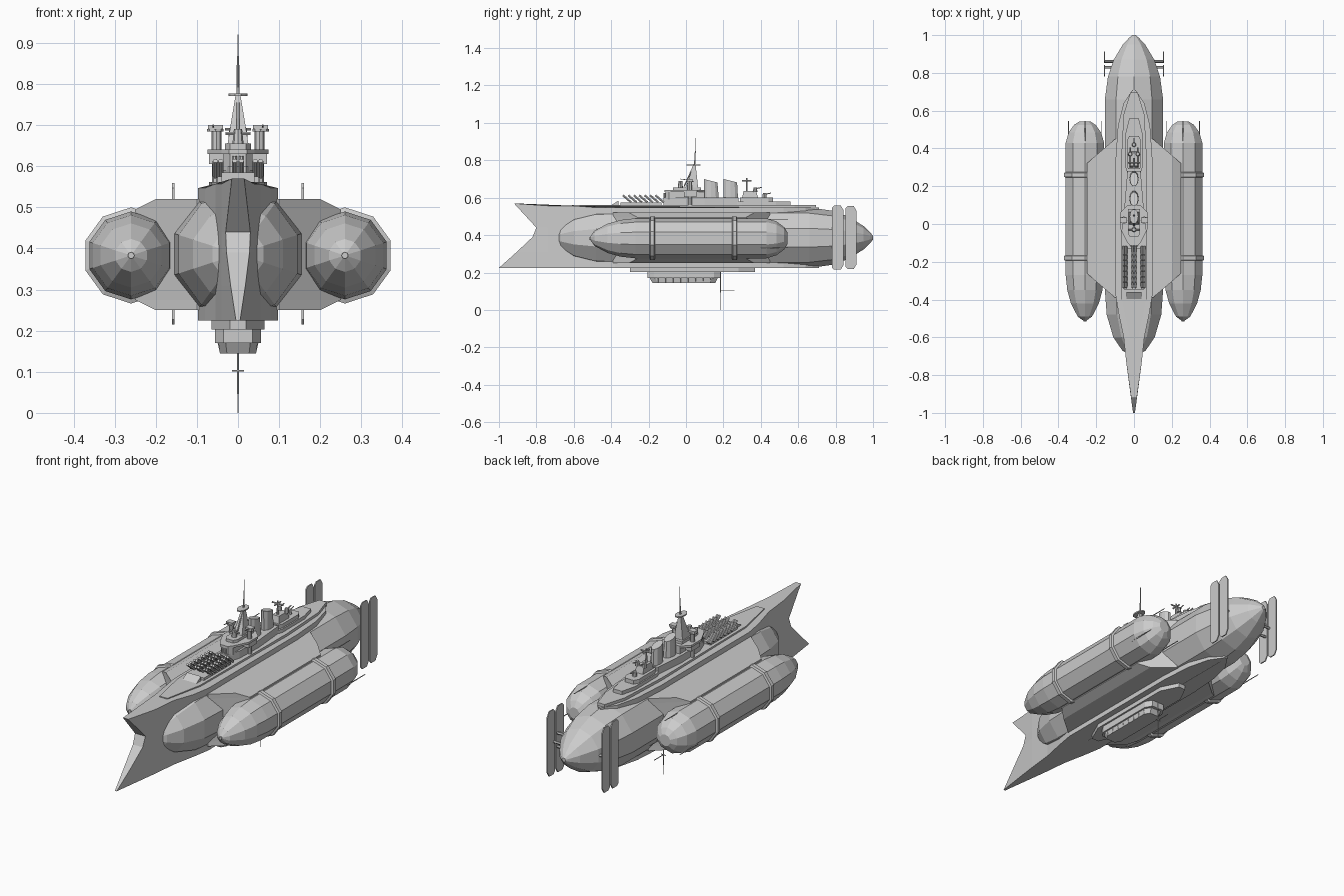
import bpy, bmesh, math
from mathutils import Vector

if "Cube" in bpy.data.objects:
    bpy.data.objects.remove(bpy.data.objects["Cube"])


def loft(name, rings):
    """Flat-shaded closed skin through rings of equal point count."""
    bm = bmesh.new()
    vs = [[bm.verts.new(p) for p in r] for r in rings]
    n = len(rings[0])
    for a, b in zip(vs, vs[1:]):
        for i in range(n):
            bm.faces.new((a[i], a[(i + 1) % n], b[(i + 1) % n], b[i]))
    bm.faces.new(vs[0])
    bm.faces.new(vs[-1])
    bmesh.ops.recalc_face_normals(bm, faces=bm.faces)
    me = bpy.data.meshes.new(name)
    bm.to_mesh(me)
    bm.free()
    ob = bpy.data.objects.new(name, me)
    bpy.context.collection.objects.link(ob)
    return ob


def sym(half):
    """Close a right-hand (x, y) outline by mirroring it over x = 0."""
    return half + [(-x, y) for x, y in reversed(half)]


def prism(name, outline, z0, z1, s=1.0, cy=0.0):
    """Upright prism; the top is scaled by s around (0, cy)."""
    return loft(name, [[(x, y, z0) for x, y in outline],
                       [(x * s, cy + (y - cy) * s, z1) for x, y in outline]])


def box(name, x0, x1, y0, y1, z0, z1):
    return prism(name, [(x0, y0), (x1, y0), (x1, y1), (x0, y1)], z0, z1)


def spindle(name, cx, cz, profile, n=10):
    """Faceted body along y from (y, radius) pairs."""
    ang = [math.pi / 2 + math.tau * k / n for k in range(n)]
    return loft(name, [[(cx + r * math.cos(a), y, cz + r * math.sin(a)) for a in ang]
                       for y, r in profile])


def rod(name, a, b, r0, r1=None, n=6):
    a, b = Vector(a), Vector(b)
    q = (b - a).to_track_quat('Z', 'Y')
    r1 = r0 if r1 is None else r1
    return loft(name, [[p + q @ Vector((r * math.cos(math.tau * k / n), r * math.sin(math.tau * k / n), 0))
                        for k in range(n)] for p, r in ((a, r0), (b, r1))])


def oval(cy, rx, ry, n=10, cx=0.0):
    return [(cx + rx * math.cos(math.tau * k / n), cy + ry * math.sin(math.tau * k / n)) for k in range(n)]


# Slab-sided central hull with notched ram bow
stations = [(.055, -.6), (.08, -.48), (.097, -.38), (.097, .35), (.085, .52), (.055, .64), (.008, .71)]
rings = []
for z, yb, w, zt in [(.225, -1, .005, .225), (.31, -.905, .018, .31), (.39, -.82, .028, .39),
                     (.44, -.80, .03, .44), (.57, -.92, .015, .547)]:
    pts = sym([(w, yb), (.04, -.74)] + stations)
    rings.append([(x, y, z if y < -.78 else (zt + .01 if z > .5 and y < -.5 else zt)) for x, y in pts])
loft("hull", rings)

# Round inner body running through to the stern
spindle("inner_body", 0, .386, [(-.69, .03), (-.67, .065), (-.6, .115), (-.48, .152), (-.35, .162), (.66, .162),
                                (.78, .145), (.87, .113), (.95, .062), (.985, .028), (1, .01)])

# Wing block that carries the outer pods
wing = [(.1, -.39), (.25, -.26), (.25, .32), (.1, .45)]
inner = [(.1, -.39), (.2, -.305), (.2, .365), (.1, .45)]
loft("wing_block", [[(x, y, z) for x, y in sym(o)] for o, z in
                    ((inner, .25), (wing, .275), (wing, .495), (inner, .52))])

for s in (-1, 1):
    # Outer pods with clamps, nose cap and tail spikes
    cx, cz = s * .26, .383
    spindle("pod", cx, cz, [(-.512, .008), (-.49, .04), (-.42, .078), (-.35, .098), (-.27, .107), (.43, .107),
                            (.485, .09), (.525, .06), (.543, .03)])
    spindle("pod_nose_cap", cx, cz, [(-.517, .008), (-.5, .008)], 8)
    for y in (-.18, .26):
        spindle("pod_clamp", cx, cz, [(y - .014, .107), (y - .01, .117), (y + .01, .117), (y + .014, .107)])
    for deg in (90, 210, 330):
        x, z = cx + .1 * math.cos(math.radians(deg)), cz + .102 * math.sin(math.radians(deg))
        rod("pod_spike", (x, .4, z), (x, .545, z), .003, .002)
    # Paired stern rudders with struts
    for y0, y1, h in ((.78, .842, .172), (.852, .912, .168)):
        prof = [(y0, -h + .012), (y0 + .012, -h), (y1 - .015, -h), (y1, -h + .025),
                (y1, h - .025), (y1 - .015, h), (y0 + .012, h), (y0, h - .012)]
        loft("rudder", [[(s * .157 + d, y, .387 + z) for y, z in prof] for d in (-.003, .003)])
    for z in (.35, .42):
        rod("rudder_strut", (s * .08, .83, z), (s * .157, .83, z), .007)
    rod("rudder_bar", (s * .08, .86, .386), (s * .157, .86, .386), .007)

# Deck plates
prism("deck_plate", sym([(.022, -.61), (.065, -.4), (.07, .3), (.055, .58), (.02, .695)]), .54, .562)
prism("aft_deck", sym([(.035, .27), (.045, .3), (.045, .48), (.025, .56)]), .56, .58)
prism("bridge_deck", sym([(.02, -.12), (.045, -.05), (.05, .1), (.035, .28)]), .56, .6)

# Launcher wedge and rows of tilted tubes
loft("launcher_wedge", [[(x, -.4, .56), (x, -.36, .56), (x, -.36, .585)] for x in (-.04, .04)])
box("launcher_base", -.05, .05, -.35, -.13, .56, .575)
for i in range(7):
    y = -.315 + i * .029
    for x in (-.055, -.042, -.008, .008, .042, .055):
        rod("launch_tube", (x, y + .022, .575), (x, y - .022, .613), .0065)

# Bridge
prism("bridge_base", sym([(.02, -.11), (.035, -.09), (.035, .1)]), .59, .635)
box("bridge_wing", -.07, .07, -.01, .055, .605, .63)
prism("bridge_roof", sym([(.022, -.115), (.04, -.09), (.074, -.02), (.074, .06), (.035, .1)]), .63, .641)
prism("bridge_top", sym([(.02, -.07), (.032, -.05), (.032, .08)]), .64, .655)
for s in (-1, 1):
    rod("bridge_pillar", (s * .052, .022, .555), (s * .052, .022, .61), .011, n=8)
    rod("gun_platform_stem", (s * .052, .02, .64), (s * .052, .02, .69), .012, n=8)
    rod("gun_platform", (s * .055, .02, .684), (s * .055, .02, .69), .02, n=8)
    box("gun_house", s * .055 - .018, s * .055 + .018, .005, .035, .69, .7)
    rod("gun_barrel", (s * .06, .01, .695), (s * .06, -.03, .7), .002)
    for x in (.008, ):
        rod("bridge_window_post", (s * x, -.115, .6), (s * x, -.115, .625), .005)

# Tower, mast and yards
loft("tower", [[(w, y0, z), (w, y1, z), (-w, y1, z), (-w, y0, z)] for w, y0, y1, z in
               ((.026, -.005, .065, .65), (.018, .015, .06, .7), (.006, .037, .052, .772))])
rod("tower_director", (0, -.03, .65), (0, -.03, .69), .014, .01, 8)
rod("director_arm", (-.03, -.03, .68), (.03, -.03, .68), .004)
rod("mast_leg", (0, -.01, .66), (0, .045, .78), .004)
prism("crow_platform", oval(.04, .023, .04), .771, .777)
rod("mast", (0, .045, .76), (0, .05, .85), .004, .003)
rod("mast_tip", (0, .05, .84), (0, .05, .92), .002, .0015)

# Two raked funnels
for cy, z0, top in ((.135, .6, .7), (.24, .57, .7)):
    loft("funnel", [[(x, y, z0) for x, y in oval(cy, .025, .042)],
                    [(x, y, top - (y - cy + .04) * .25) for x, y in oval(cy - .003, .022, .038)]])

# Aft house with mast mount and small guns
prism("aft_house", sym([(.03, .29), (.038, .31), (.038, .44), (.025, .465)]), .575, .6)
prism("aft_tower", sym([(.024, .3), (.024, .385)]), .6, .635, .8, .34)
rod("aft_mast", (0, .325, .63), (0, .325, .705), .006, .004)
rod("aft_yard", (-.032, .325, .69), (.032, .325, .69), .004)
rod("aft_yard_long", (0, .3, .69), (0, .35, .69), .004)
for x, y, z in ((-.02, .37, .63), (.02, .37, .63), (0, .42, .6)):
    rod("aft_turret", (x, y, z), (x, y, z + .025), .012, .009, 8)
    rod("aft_gun", (x, y, z + .018), (x, y + .035, z + .025), .003)

# Keel plate, gondola and lower aerial
prism("keel_plate", sym([(.02, -.3), (.065, -.2), (.065, .28), (.02, .37)]), .203, .23)
prism("gondola_upper", sym([(.035, -.205), (.056, -.17), (.056, .15), (.035, .185)]), .17, .205)
g = [(.03, -.195), (.048, -.165), (.048, .14), (.03, .17)]
loft("gondola_lower", [[(x, y, .172) for x, y in sym(g)],
                       [(x * .9, y * .92, .145) for x, y in sym(g)]])
for s in (-1, 1):
    for i in range(8):
        rod("gondola_rib", (s * .047, -.15 + i * .04, .17), (s * .042, -.15 + i * .04, .148), .003)
rod("aerial", (0, .185, .21), (0, .185, 0), .003, .0015)
rod("aerial_boom", (0, .185, .102), (0, .26, .102), .002)
rod("aerial_cross", (-.014, .185, .102), (.014, .185, .102), .002)
